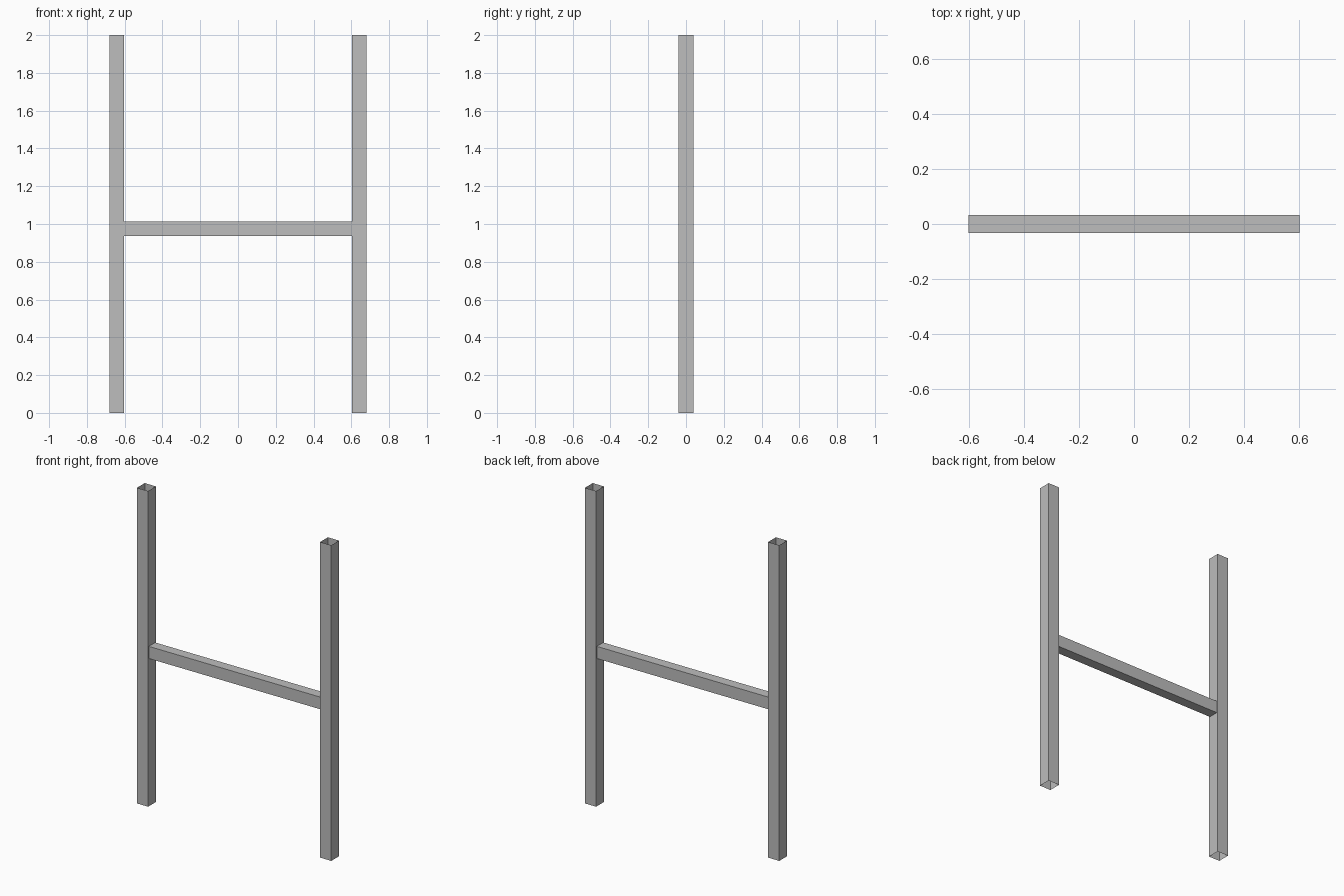
import bpy
import bmesh
from mathutils import Matrix, Vector

default_cube = bpy.data.objects.get("Cube")
if default_cube:
    bpy.data.objects.remove(default_cube, do_unlink=True)

# Plain grey metal
steel = bpy.data.materials.new("grey_steel")
steel.use_nodes = True
GREY = (0.51, 0.51, 0.51, 1.0)
steel.diffuse_color = GREY
steel.node_tree.nodes["Principled BSDF"].inputs["Base Color"].default_value = GREY


def open_tube(name, size, centre, axis):
    """Thin-walled box tube, open at both ends of the given axis."""
    bm = bmesh.new()
    bmesh.ops.create_cube(bm, size=1.0, matrix=Matrix.Diagonal((*size, 1.0)))
    bm.normal_update()
    caps = [f for f in bm.faces if abs(f.normal[axis]) > 0.9]
    bmesh.ops.delete(bm, geom=caps, context='FACES_ONLY')
    mesh = bpy.data.meshes.new(name)
    bm.to_mesh(mesh)
    bm.free()
    mesh.materials.append(steel)
    obj = bpy.data.objects.new(name, mesh)
    obj.location = Vector(centre)
    bpy.context.collection.objects.link(obj)
    return obj


POST = 0.078          # square post width
INNER = 0.603         # inner face of each post
post_x = INNER + POST / 2

# Upright posts
for side, sign in (("left", 1), ("right", -1)):
    open_tube(side + "_post", (POST, POST, 2.0), (sign * post_x, 0, 1.0), 2)

# Crossbar between the posts
open_tube("crossbar", (2 * INNER, 0.064, 0.077), (0, 0, 0.975), 0)
